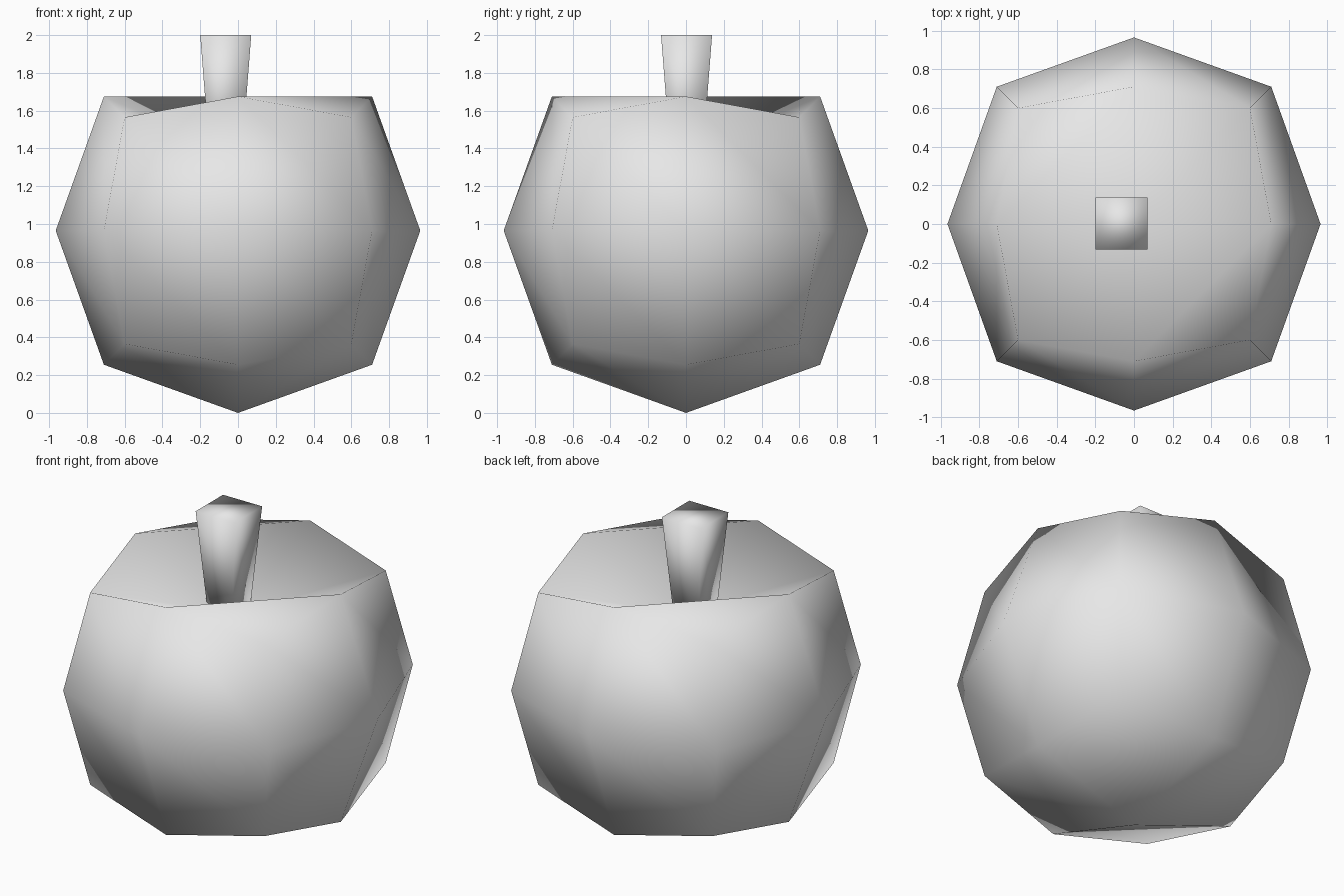
import bpy, bmesh
from itertools import product
from mathutils import Vector

if "Cube" in bpy.data.objects:
    bpy.data.objects.remove(bpy.data.objects["Cube"], do_unlink=True)

grey = bpy.data.materials.new("light_grey")
grey.use_nodes = True
colour = (0.8, 0.8, 0.8, 1)
grey.diffuse_color = colour
grey.node_tree.nodes["Principled BSDF"].inputs["Base Color"].default_value = colour


def finish(name, bm):
    bmesh.ops.recalc_face_normals(bm, faces=bm.faces)
    mesh = bpy.data.meshes.new(name)
    bm.to_mesh(mesh)
    bm.free()
    mesh.materials.append(grey)
    mesh.shade_smooth()
    obj = bpy.data.objects.new(name, mesh)
    bpy.context.collection.objects.link(obj)
    return obj


# Fruit body: a cube split once and rounded, with its top centre pushed in
MID = 0.965
REACH = {1: MID, 2: 0.71, 3: 0.6}     # face centre, edge middle, corner
bm = bmesh.new()
points = {}
for key in product((-1, 0, 1), repeat=3):
    count = sum(map(abs, key))
    if count:
        points[key] = bm.verts.new(Vector(key) * REACH[count] + Vector((0, 0, MID)))
points[0, 0, 1].co.z = 1.37

for corner in product((-1, 1), repeat=3):
    for axis in range(3):
        a, b = [i for i in range(3) if i != axis]
        centre = tuple(corner[i] if i == axis else 0 for i in range(3))
        edge_a = tuple(0 if i == b else corner[i] for i in range(3))
        edge_b = tuple(0 if i == a else corner[i] for i in range(3))
        # the diagonal of each quarter alternates around the body
        parity = corner[0] * corner[1] * corner[2]
        if (parity > 0) == (axis == 0):
            tris = [(centre, edge_a, edge_b), (edge_a, corner, edge_b)]
        else:
            tris = [(centre, edge_a, corner), (centre, corner, edge_b)]
        for tri in tris:
            bm.faces.new([points[k] for k in tri])
finish("fruit_body", bm)

# Stem: a square post that widens upwards
bm = bmesh.new()
bmesh.ops.create_cube(bm, size=2)
for v in bm.verts:
    half, z = (0.135, 2.0) if v.co.z > 0 else (0.085, 1.36)
    v.co = (v.co.x * half - 0.065, v.co.y * half + 0.003, z)
finish("stem", bm)
